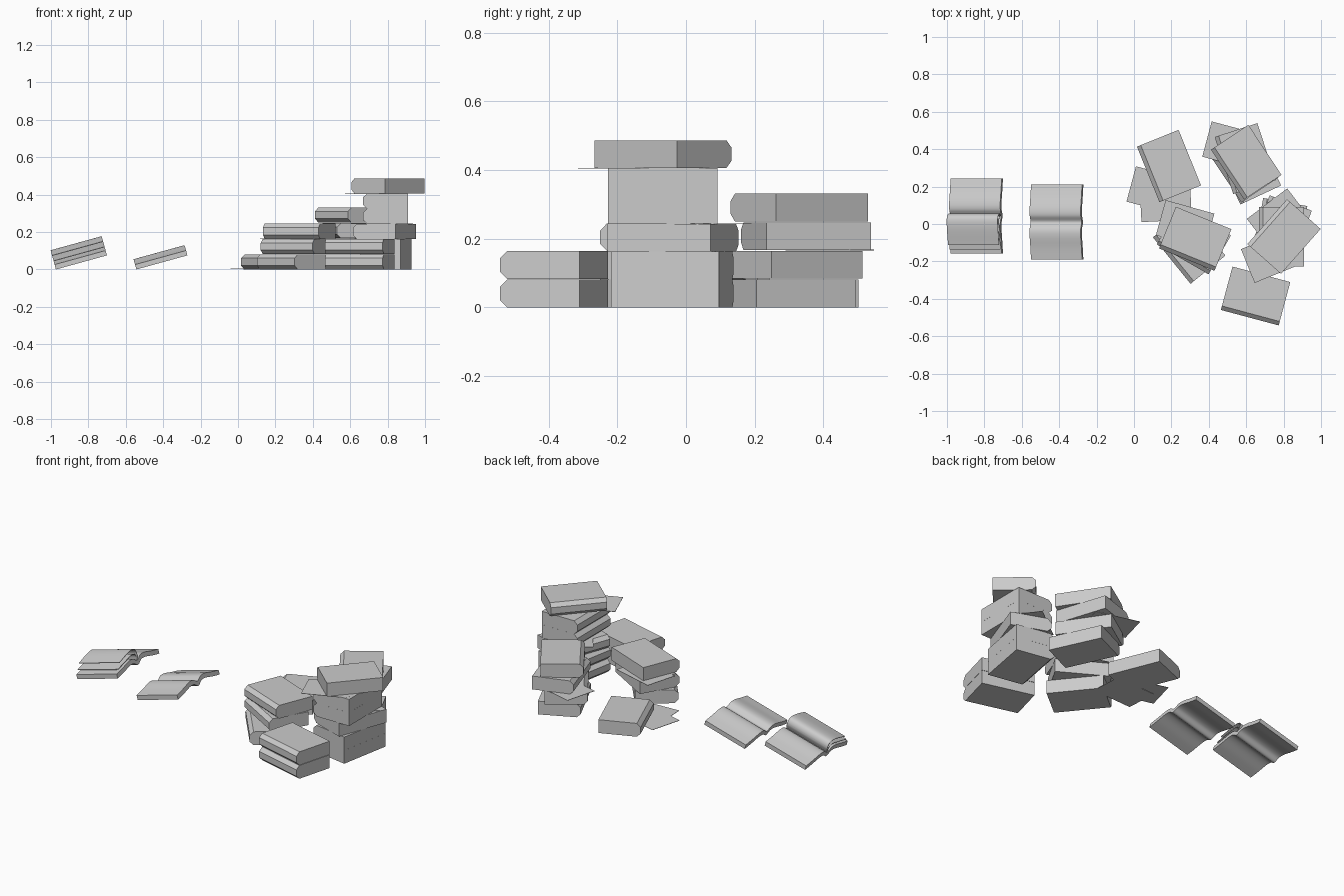
import bpy
from math import radians, cos, sin
from mathutils import Matrix, Vector

cube = bpy.data.objects.get("Cube")
if cube:
    bpy.data.objects.remove(cube, do_unlink=True)

grey = bpy.data.materials.new("plain_grey")
grey.use_nodes = True
colour = (0.6, 0.6, 0.6, 1)
grey.diffuse_color = colour
grey.node_tree.nodes["Principled BSDF"].inputs["Base Color"].default_value = colour


def extrude_profile(name, profile, length):
    """Closed (y, z) outline extruded along x, centred on x = 0."""
    n = len(profile)
    verts = [(s * length / 2, y, z) for s in (-1, 1) for y, z in profile]
    faces = [tuple(reversed(range(n))), tuple(range(n, 2 * n))]
    faces += [(i, (i + 1) % n, n + (i + 1) % n, n + i) for i in range(n)]
    mesh = bpy.data.meshes.new(name)
    mesh.from_pydata(verts, [], faces)
    mesh.materials.append(grey)
    obj = bpy.data.objects.new(name, mesh)
    bpy.context.collection.objects.link(obj)
    return obj


def place(obj, x, y, z, turn=0, tilt=0):
    obj.location = (x, y, z)
    obj.rotation_euler = (0, radians(tilt), radians(turn))


LENGTH, DEPTH, THICK = 0.32, 0.24, 0.081
CUT_Y, CUT_Z = 0.022, 0.021


def closed_book(name, x, y, z, turn):
    """Block with a bevelled spine on its local -y side."""
    h = DEPTH / 2
    outline = [(-h, CUT_Z), (-h + CUT_Y, 0), (h, 0), (h, THICK),
               (-h + CUT_Y, THICK), (-h, THICK - CUT_Z)]
    place(extrude_profile(name, outline, LENGTH), x, y, z, turn)


# Stacks of closed books, bottom to top: x, y, turn
stacks = {
    "front_stack": (0.083, [(.65, -.385, -15)] * 2),
    "right_stack": (0.0812, [(.78, -.04, 259.6), (.78, -.04, 259.6), (.783, -.038, 250),
                             (.788, -.068, 270), (.788, -.068, 270), (.802, -.067, 228.5)]),
    "middle_stack": (0.082, [(.295, -.12, -51), (.32, -.085, -30), (.327, -.079, -22)]),
    "back_stack": (0.0835, [(.61, .30, -65), (.585, .315, -56), (.595, .35, -72), (.6, .33, -56.5)]),
    "left_stack": (0.082, [(.187, .31, 292)]),
}
for stack, (step, books) in stacks.items():
    for i, (x, y, turn) in enumerate(books):
        closed_book(f"{stack}_book_{i + 1}", x, y, i * step, turn)

# Loose sheets between books and on the floor: corner x, y, height, turn
SHEET_W, SHEET_D = 0.27, 0.195
sheets = [(-.04, .12, .003, -15), (.04, .01, 0, 3), (.365, .36, .166, -15),
          (.117, -.06, .163, -15.6), (.721, -.128, .243, 37), (.645, -.315, .404, 22)]
for i, (x, y, z, turn) in enumerate(sheets):
    d = SHEET_D / 2
    sheet = extrude_profile(f"loose_sheet_{i + 1}", [(-d, 0), (d, 0), (d, .002), (-d, .002)], SHEET_W)
    centre = Matrix.Rotation(radians(turn), 2) @ Vector((SHEET_W / 2, d))
    place(sheet, x + centre.x, y + centre.y, z, turn)


def smooth_path(points, steps=6):
    """Catmull-Rom curve through the points."""
    pts = [Vector(p) for p in points]
    pts = [2 * pts[0] - pts[1]] + pts + [2 * pts[-1] - pts[-2]]
    path = []
    for a, b, c, d in zip(pts, pts[1:], pts[2:], pts[3:]):
        for k in range(steps):
            t = k / steps
            path.append(.5 * (2 * b + (c - a) * t + (2 * a - 5 * b + 4 * c - d) * t * t
                              + (3 * b - a - 3 * c + d) * t ** 3))
    return path + [pts[-2]]


def curved_slab(name, points, thick, length, x, y, z):
    """Curved strip of even thickness, tilted upward along +x."""
    top = [(p.x, p.y + thick) for p in smooth_path(points)]
    bottom = [(py, pz - thick) for py, pz in reversed(top)]
    obj = extrude_profile(name, bottom + top[::1], length)
    # Outline runs bottom then top, so recalculate the outward side
    obj.data.validate()
    place(obj, x, y, z, 0, -TILT)
    bpy.ops.object.select_all(action="DESELECT")
    obj.select_set(True)
    bpy.context.view_layer.objects.active = obj
    bpy.ops.object.mode_set(mode="EDIT")
    bpy.ops.mesh.select_all(action="SELECT")
    bpy.ops.mesh.normals_make_consistent(inside=False)
    bpy.ops.object.mode_set(mode="OBJECT")
    bpy.ops.object.shade_smooth_by_angle(angle=radians(35))


# Open books: two arched pages meeting at the dip of the spine
TILT, OPEN_LENGTH = 15.4, 0.283
half = [(.2, 0), (.14, .012), (.075, .028), (.035, .027), (0, .008)]
gull = [(-y, z) for y, z in half] + half[-2::-1]
lift = sin(radians(TILT)) * OPEN_LENGTH / 2
curved_slab("open_book_right", gull, .027, OPEN_LENGTH, -.407, .01, lift)
curved_slab("open_book_left", gull, .027, OPEN_LENGTH, -.837, .043, lift)

# Turning leaves over the front half of the left open book
leaves = [[(.0, .03), (-.004, .065), (-.03, .077), (-.09, .066), (-.18, .045)],
          [(.0, .03), (.012, .07), (-.008, .1), (-.06, .1), (-.155, .075)]]
for i, leaf in enumerate(leaves):
    curved_slab(f"turning_leaf_{i + 1}", leaf, .003, OPEN_LENGTH, -.837, .043, lift)
